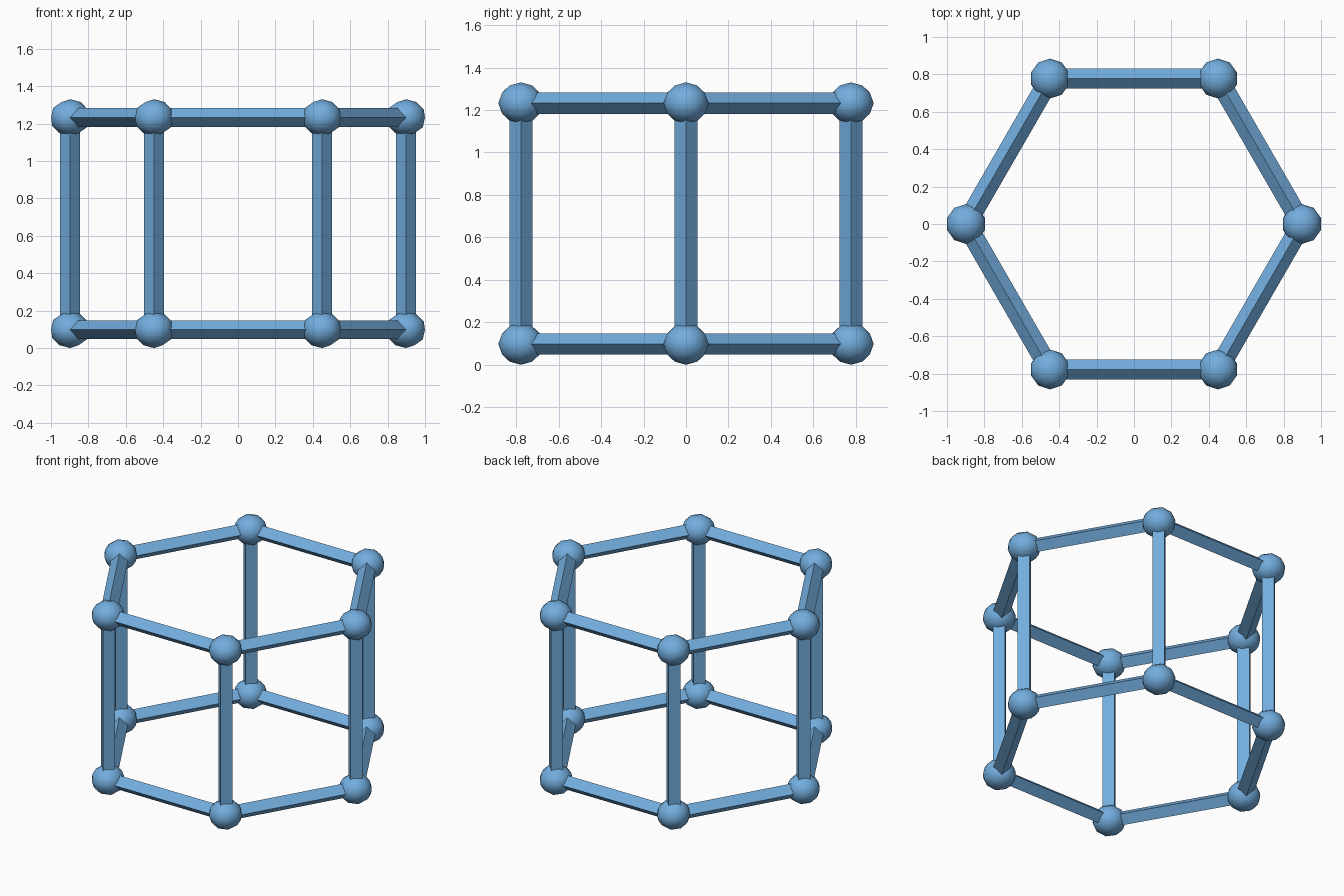
import bpy, math
from mathutils import Vector

if "Cube" in bpy.data.objects:
    bpy.data.objects.remove(bpy.data.objects["Cube"])

blue = bpy.data.materials.new("sky blue")
blue.diffuse_color = (0.17, 0.42, 0.73, 1.0)
blue.use_nodes = True
blue.node_tree.nodes["Principled BSDF"].inputs["Base Color"].default_value = blue.diffuse_color

RING = 0.898               # hexagon corner radius
LOW, HIGH = 0.098, 1.232   # heights of the two rings
BAR = 0.0535               # half diagonal of the square bars
BALL = 0.1065              # ball radius

corners = [Vector((RING * math.cos(math.radians(60 * i)),
                   RING * math.sin(math.radians(60 * i)), 0)) for i in range(6)]


def finish(name):
    ob = bpy.context.object
    ob.name = name
    ob.data.materials.append(blue)
    return ob


def bar(name, centre, length, rotation, squash=1.0):
    bpy.ops.mesh.primitive_cylinder_add(vertices=4, radius=BAR, depth=length,
                                        location=centre, rotation=rotation)
    finish(name).scale = (squash, 1, 1)


for i, a in enumerate(corners):
    b = corners[(i + 1) % 6]
    d = b - a
    # upright post, corners facing the main axes
    bar(f"post_{i + 1}", a + Vector((0, 0, (LOW + HIGH) / 2)), HIGH - LOW, (0, 0, 0))
    for label, z in (("bottom", LOW), ("top", HIGH)):
        up = Vector((0, 0, z))
        # ring bar, standing on its edge
        bar(f"{label}_rail_{i + 1}", (a + b) / 2 + up, d.length,
            (0, math.pi / 2, math.atan2(d.y, d.x)), 0.935)
        # corner ball
        bpy.ops.mesh.primitive_ico_sphere_add(subdivisions=2, radius=BALL, location=a + up)
        finish(f"{label}_ball_{i + 1}").scale = (1, 1, 0.92)
        bpy.ops.object.shade_smooth_by_angle(angle=math.radians(40))
